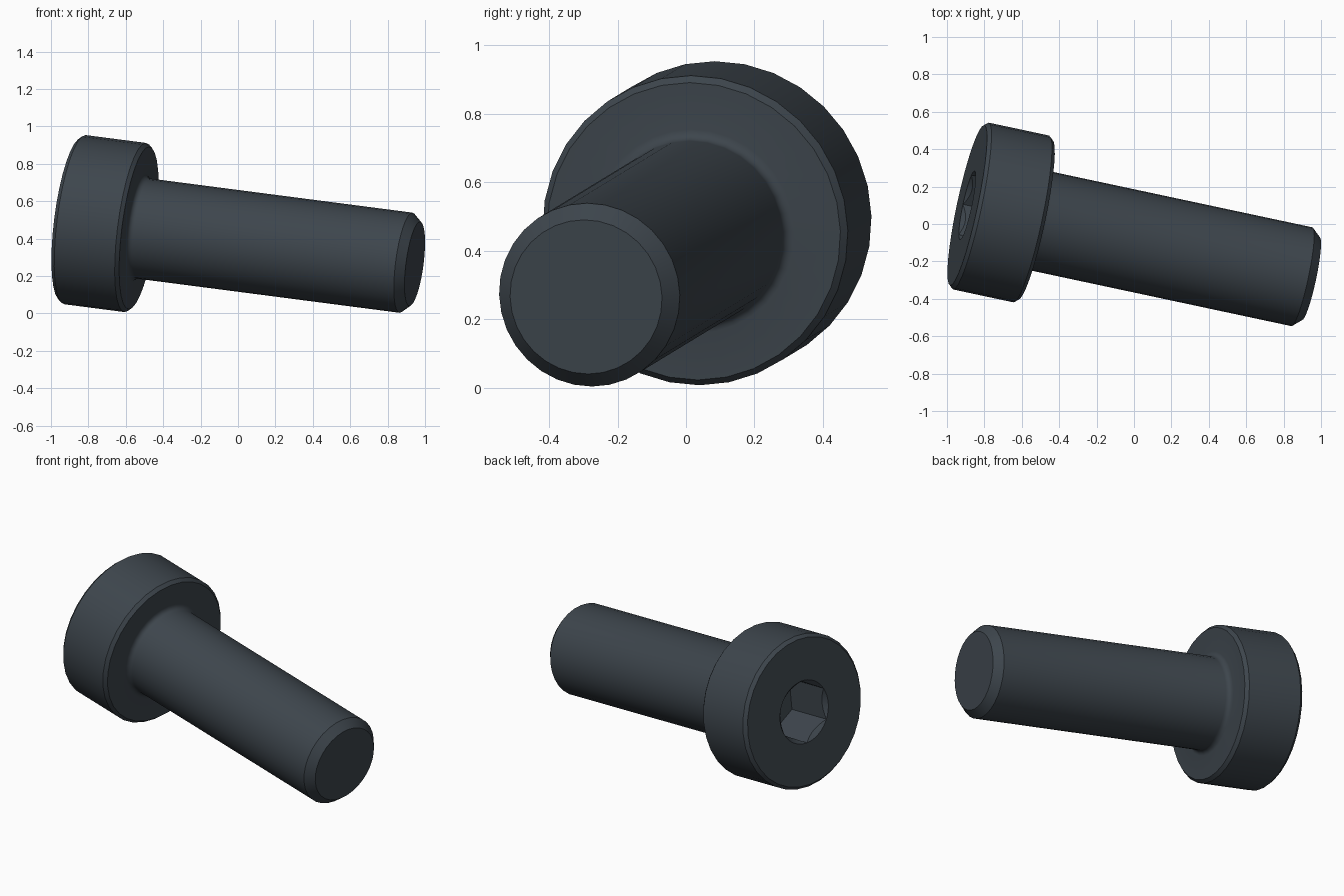
import bpy, bmesh, math
from mathutils import Matrix, Vector

SIDES = 32
HEAD_R, SHANK_R, SOCKET_R = 0.456, 0.27, 0.187
HEAD_TOP, HEAD_BACK = -1.893, -1.52      # distances along the axis, tip at 0
FILLET, SOCKET_DEPTH = 0.03, 0.29

cube = bpy.data.objects.get("Cube")
if cube:
    bpy.data.objects.remove(cube)

steel = bpy.data.materials.new("dark_steel")
steel.use_nodes = True
colour = (0.047, 0.060, 0.073, 1)
steel.diffuse_color = colour
steel.node_tree.nodes["Principled BSDF"].inputs["Base Color"].default_value = colour


def revolve(name, profile, sides):
    """Closed solid turned around local z from (radius, height) points."""
    bm = bmesh.new()
    rings = []
    for r, z in profile:
        angles = [2 * math.pi * i / sides for i in range(sides)]
        rings.append([bm.verts.new((r * math.cos(a), r * math.sin(a), z)) for a in angles])
    for low, high in zip(rings, rings[1:]):
        for i in range(sides):
            j = (i + 1) % sides
            bm.faces.new((low[i], low[j], high[j], high[i]))
    bm.faces.new(rings[0][::-1])
    bm.faces.new(rings[-1])
    mesh = bpy.data.meshes.new(name)
    bm.to_mesh(mesh)
    bm.free()
    mesh.materials.append(steel)
    obj = bpy.data.objects.new(name, mesh)
    bpy.context.collection.objects.link(obj)
    return obj


# Screw body: chamfered head, fillet under the head, chamfered shank
fillet = []
for k in range(5):
    a = math.pi / 2 * k / 4
    fillet.append((SHANK_R + FILLET * (1 - math.sin(a)), HEAD_BACK + FILLET * (1 - math.cos(a))))
profile = [(HEAD_R - 0.018, HEAD_TOP), (HEAD_R, HEAD_TOP + 0.02),
           (HEAD_R, HEAD_BACK - 0.02), (HEAD_R - 0.018, HEAD_BACK)]
profile += fillet + [(SHANK_R, -0.048), (0.227, 0)]
screw = revolve("screw_body", profile, SIDES)

# Hexagonal socket with a conical lead-in
hexagon = revolve("socket_cutter", [(SOCKET_R, HEAD_TOP - 0.1),
                                    (SOCKET_R, HEAD_TOP + SOCKET_DEPTH)], 6)
cone = revolve("lead_in_cutter", [(SOCKET_R + 0.05, HEAD_TOP - 0.05),
                                  (0.08, HEAD_TOP + SOCKET_R - 0.08)], 48)
bpy.context.view_layer.objects.active = screw
for cutter in (hexagon, cone):
    cutter.hide_render = True
    cut = screw.modifiers.new(cutter.name, 'BOOLEAN')
    cut.operation = 'DIFFERENCE'
    cut.solver = 'EXACT'
    cut.object = cutter
    bpy.ops.object.modifier_apply(modifier=cut.name)
    bpy.data.objects.remove(cutter)

# Smooth round surfaces, sharp chamfer edges
bpy.ops.object.select_all(action='DESELECT')
screw.select_set(True)
bpy.ops.object.shade_smooth_by_angle(angle=math.radians(30))

# Lean the axis so the screw rests on its head rim and tip
axis = Vector((1, -0.2135, -0.13)).normalized()
up = (Vector((0, 0, 1)) - axis * axis.z).normalized()
side = axis.cross(up)
turn = Matrix((up, side, axis)).transposed().to_4x4()
screw.matrix_world = Matrix.Translation((0.945, -0.292, 0.265)) @ turn
